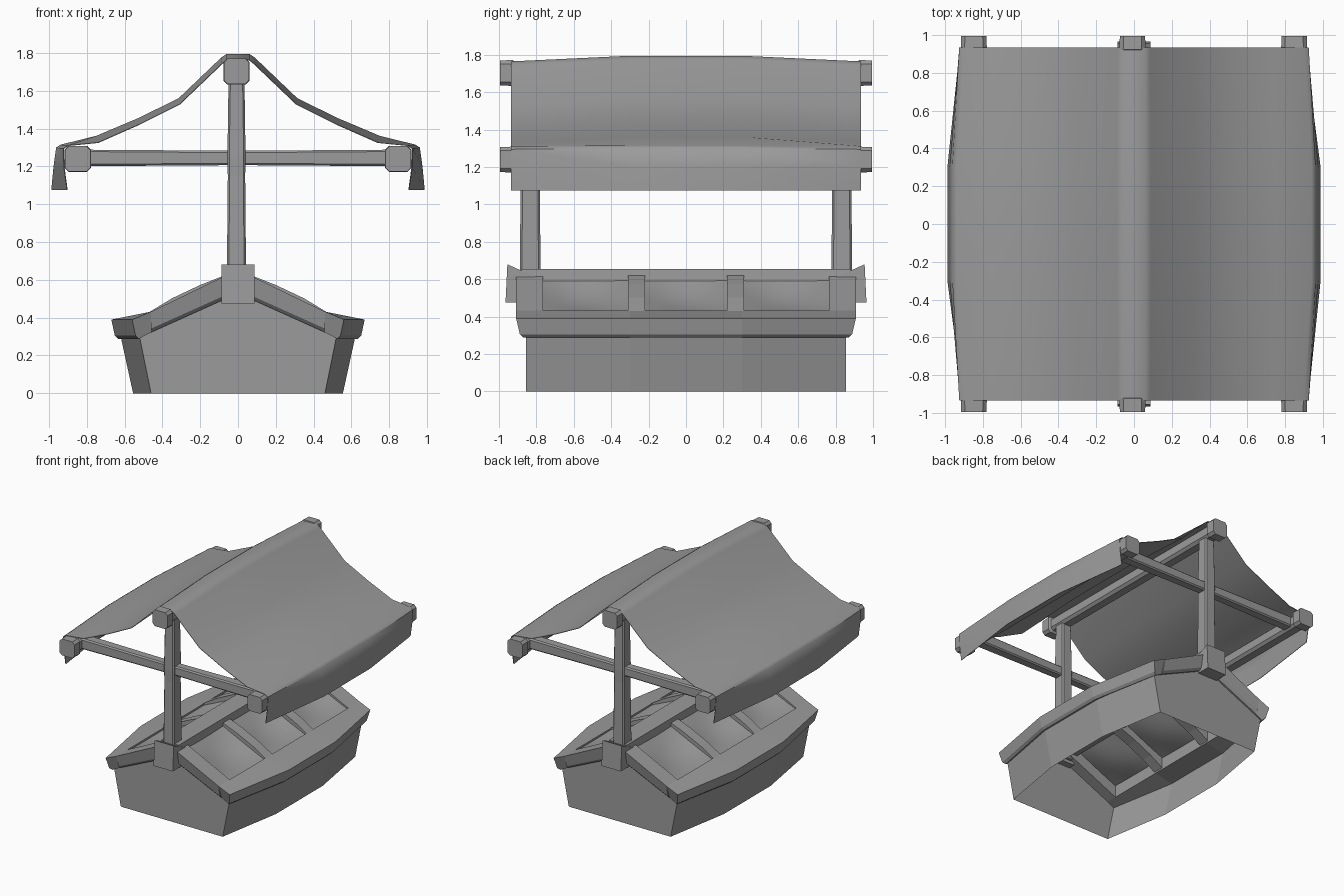
import bpy, bmesh, math

if "Cube" in bpy.data.objects:
    bpy.data.objects.remove(bpy.data.objects["Cube"])

# one mid-grey for the whole stall
grey = bpy.data.materials.new("stall_grey")
grey.diffuse_color = (0.33, 0.33, 0.33, 1)
grey.use_nodes = True
grey.node_tree.nodes["Principled BSDF"].inputs["Base Color"].default_value = grey.diffuse_color


def loft(name, rings, closed=True, caps=True, mirror="", thick=0, smooth=None):
    """Skin a list of equal-length point rings; optionally mirror and thicken."""
    bm = bmesh.new()
    vr = [[bm.verts.new(p) for p in r] for r in rings]
    n = len(rings[0])
    for a, b in zip(vr, vr[1:]):
        for i in range(n if closed else n - 1):
            j = (i + 1) % n
            bm.faces.new((a[i], a[j], b[j], b[i]))
    if closed and caps:
        bm.faces.new(vr[0])
        bm.faces.new(vr[-1])
    bmesh.ops.recalc_face_normals(bm, faces=bm.faces)
    # open sheets should face upwards
    if not closed and sum(f.normal.z * f.calc_area() for f in bm.faces) < 0:
        bmesh.ops.reverse_faces(bm, faces=bm.faces)
    if thick:
        bmesh.ops.solidify(bm, geom=bm.faces[:], thickness=thick)
        bmesh.ops.recalc_face_normals(bm, faces=bm.faces)
    me = bpy.data.meshes.new(name)
    bm.to_mesh(me)
    bm.free()
    me.materials.append(grey)
    ob = bpy.data.objects.new(name, me)
    bpy.context.collection.objects.link(ob)
    if mirror:
        m = ob.modifiers.new("Mirror", "MIRROR")
        m.use_axis = ("x" in mirror, "y" in mirror, False)
        m.merge_threshold = 0.0005
    if smooth:
        bpy.ops.object.select_all(action="DESELECT")
        ob.select_set(True)
        bpy.context.view_layer.objects.active = ob
        bpy.ops.object.shade_smooth_by_angle(angle=math.radians(smooth))
    return ob


def octagon(h, c):
    """Square of half-size h with corners cut by c."""
    k = h - c
    return [(h, -k), (h, k), (k, h), (-k, h), (-h, k), (-h, -k), (-k, -h), (k, -h)]


def capped_rail(name, x, z, mirror=""):
    """Lengthwise pole with thicker end blocks."""
    spec = [(-0.995, 0.067), (-0.925, 0.069), (-0.915, 0.052)]
    spec += [(-y, h) for y, h in reversed(spec)]
    loft(name, [[(x + u, y, z + v) for u, v in octagon(h, 0.02)] for y, h in spec],
         mirror=mirror)


# hollow base: bowed side walls, open underneath
def plan(end, mid, z):
    return [(end, -0.855, z), (mid, -0.3, z), (mid, 0.3, z), (end, 0.855, z),
            (-end, 0.855, z), (-mid, 0.3, z), (-mid, -0.3, z), (-end, -0.855, z)]


loft("base_walls", [plan(0.46, 0.555, 0), plan(0.525, 0.625, 0.32)], caps=False)
loft("base_gable", [[(-0.525, -0.855, 0.32), (0.525, -0.855, 0.32)],
                    [(-0.03, -0.855, 0.56), (0.03, -0.855, 0.56)]], closed=False, mirror="y")

# counter frame: bowed side boards with a bevelled lower edge
loft("counter_side_board",
     [[(0.46, y + d, 0.432), (x, y + d, 0.39), (x - 0.018, y, 0.305),
       (x - 0.035, y - d, 0.288), (0.46, y - d, 0.322)]
      for y, d, x in ((-0.888, -0.02, 0.56), (-0.3, 0, 0.67),
                      (0.3, 0, 0.67), (0.888, 0.02, 0.56))],
     mirror="x")

# sloped end boards, leaning outwards at the top
loft("counter_end_board",
     [[(x, -0.908, t), (x, -0.765, t), (x, -0.765, b), (x, -0.868, b), (x, -0.888, b + 0.02)]
      for x, t, b in ((0.02, 0.645, 0.52), (0.46, 0.432, 0.322))],
     mirror="xy")

# ridge board between the post blocks
loft("counter_ridge_board",
     [[(-0.08, y, 0.655), (0.08, y, 0.655), (0.085, y, 0.54), (-0.085, y, 0.54)]
      for y in (-0.88, 0.88)])

# raised dividers between bins
loft("bin_divider",
     [[(x, 0.22, t), (x, 0.31, t), (x, 0.31, t - 0.1), (x, 0.22, t - 0.1)]
      for x, t in ((0.06, 0.628), (0.2, 0.573), (0.35, 0.502), (0.475, 0.426))],
     mirror="xy")

# sagging bin floors
N = 6
for k, (yc, hw) in enumerate(((-0.54, 0.24), (0, 0.235), (0.54, 0.24))):
    rows = []
    for i in range(N + 1):
        u = i / N
        rows.append([])
        for j in range(N + 1):
            v = j / N
            sag = 0.035 * math.sin(math.pi * u) * math.sin(math.pi * v)
            rows[-1].append((0.07 + 0.40 * u - sag * 0.4, yc + hw * (2 * v - 1),
                             0.60 - 0.185 * u - sag))
    loft(f"bin_floor_{k + 1}", rows, closed=False, mirror="x", smooth=40)

# post foot blocks, posts and cross arms
loft("post_foot",
     [[(x, -0.965, 0.475), (x, -0.955, 0.68), (x, -0.80, 0.61), (x, -0.80, 0.475)]
      for x in (-0.087, 0.087)], mirror="y")
loft("post", [[(u - 0.008, -0.833 + v * 1.1, z) for u, v in octagon(h, 0.01)]
              for z, h in ((0.5, 0.052), (1.15, 0.046), (1.25, 0.048), (1.67, 0.042))],
     mirror="y")
loft("cross_arm", [[(x, -0.833 + u, 1.245 + v) for u, v in octagon(h, 0.01)]
                   for x, h in ((-0.86, 0.044), (-0.3, 0.04), (0, 0.038),
                                (0.3, 0.04), (0.86, 0.044))], mirror="y")

# poles holding the cloth
capped_rail("ridge_pole", -0.008, 1.703)
capped_rail("eave_pole", 0.848, 1.24, mirror="x")

# cloth canopy, fuller in the middle, with hanging hems
half_end = [(0.06, 1.765), (0.085, 1.745), (0.31, 1.53), (0.52, 1.425), (0.74, 1.328),
            (0.90, 1.312), (0.925, 1.295), (0.922, 1.2), (0.905, 1.075)]
half_mid = [(0.06, 1.795), (0.09, 1.775), (0.315, 1.56), (0.53, 1.455), (0.75, 1.362),
            (0.94, 1.315), (0.962, 1.30), (0.976, 1.2), (0.988, 1.075)]


def section(half, y):
    return [(-x, y, z) for x, z in reversed(half)] + [(x, y, z) for x, z in half]


loft("canopy_cloth", [section(half_end, -0.935), section(half_mid, -0.3),
                      section(half_mid, 0.3), section(half_end, 0.935)],
     closed=False, thick=0.004, smooth=50)
